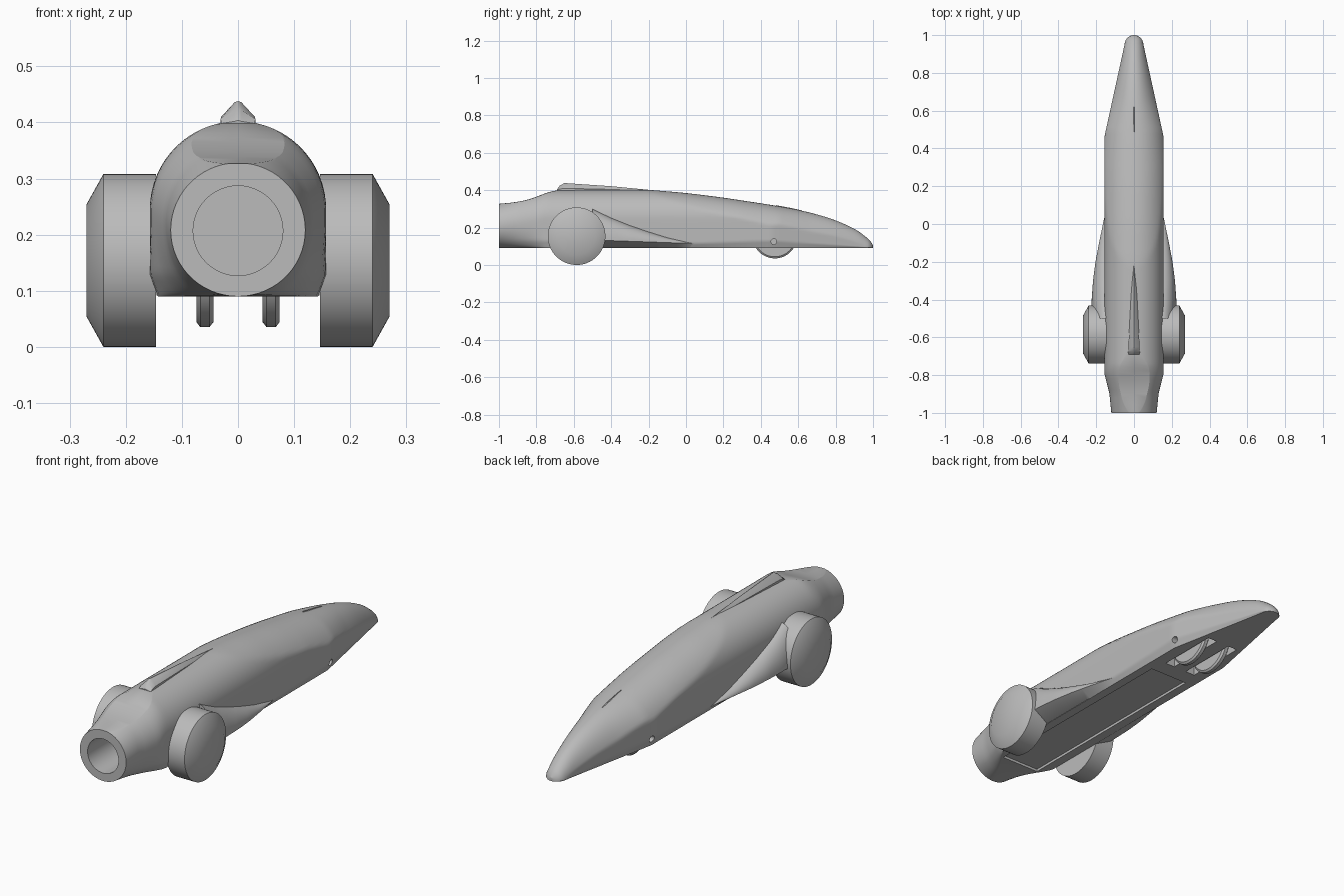
import bpy, bmesh, math
from mathutils import Matrix

cube = bpy.data.objects.get("Cube")
if cube:
    bpy.data.objects.remove(cube, do_unlink=True)

GREY = (0.5, 0.5, 0.5, 1)
mat = bpy.data.materials.new("plain grey")
mat.use_nodes = True
mat.diffuse_color = GREY
mat.node_tree.nodes["Principled BSDF"].inputs["Base Color"].default_value = GREY
BASE = 0.09


def finish(name, bm, angle=30):
    bmesh.ops.remove_doubles(bm, verts=bm.verts, dist=0.0002)
    bmesh.ops.recalc_face_normals(bm, faces=bm.faces)
    me = bpy.data.meshes.new(name)
    bm.to_mesh(me)
    bm.free()
    me.materials.append(mat)
    ob = bpy.data.objects.new(name, me)
    bpy.context.collection.objects.link(ob)
    smooth(ob, angle)
    return ob


def activate(ob):
    bpy.ops.object.select_all(action='DESELECT')
    ob.select_set(True)
    bpy.context.view_layer.objects.active = ob


def smooth(ob, angle):
    activate(ob)
    bpy.ops.object.shade_smooth_by_angle(angle=math.radians(angle))


def loft(name, rings, angle=30):
    """Skin closed rings of points and cap both ends."""
    bm = bmesh.new()
    rows = [[bm.verts.new(p) for p in ring] for ring in rings]
    n = len(rows[0])
    for a, b in zip(rows, rows[1:]):
        for i in range(n):
            j = (i + 1) % n
            bm.faces.new((a[i], a[j], b[j], b[i]))
    bm.faces.new(rows[0])
    bm.faces.new(rows[-1])
    return finish(name, bm, angle)


def lerp(table, y):
    if y <= table[0][0]:
        return table[0][1]
    for (a, p), (b, q) in zip(table, table[1:]):
        if y <= b:
            return p + (q - p) * (y - a) / (b - a)
    return table[-1][1]


def curve(table, y):
    """Smooth the table by averaging over a short window."""
    d = min(0.05, 1 - abs(y))
    return sum(lerp(table, y + d * k / 4) for k in range(-4, 5)) / 9


def arc(z, mid, height, width):
    u = (z - mid) / height
    return width * math.sqrt(max(0, 1 - u * u))


# Body: an arched shell cut by a lower, wider arch towards the nose
TOP = [(-1, .327), (-.9, .336), (-.82, .355), (-.72, .398), (-.66, .402), (-.2, .402),
       (0, .385), (.2, .36), (.45, .322), (.6, .295), (.7, .271), (.8, .24),
       (.9, .195), (.95, .165), (.98, .138), (1, .105)]
WIDTH = [(-1, .12), (-.9, .13), (-.79, .157), (.46, .157), (.95, .05)]
CUT_WIDTH = [(.3, .18), (.5, .17), (.95, .05)]
CHAMFER = [(-.4, .13), (.03, .115), (.45, .13), (1, .092)]


def body_ring(y, levels=30):
    top = curve(TOP, y)
    wide = lerp(WIDTH, y)
    cut = lerp(CUT_WIDTH, y)
    if y > .95:
        wide = cut = .05 * math.sqrt(1 - ((y - .95) / .05) ** 2)
    square = min(1, max(0, (y + 1) / .25))
    mid = .208 + .037 * square
    edge = lerp(CHAMFER, y)
    side = []
    for k in range(levels + 1):
        z = BASE + (top - BASE) * (1 - math.cos(math.pi * k / levels)) / 2
        low = arc(z, mid, mid - BASE, wide)
        w = wide * square + low * (1 - square)
        if z > mid:
            w = arc(z, mid, max(.157 * square + .12 * (1 - square), top - mid), wide)
        if y > -.2:
            cut_mid = max(.1, top - .18) if y < .95 else BASE
            if z > cut_mid:
                w = min(w, arc(z, cut_mid, top - cut_mid, cut))
        if z < edge:
            w -= .09 * wide * square * (edge - z) / (edge - BASE)
        side.append((0 if k == levels else max(0, w), z))
    return [(x, y, z) for x, z in side] + [(-x, y, z) for x, z in side[::-1]]


stations = [-1 + 1.94 * i / 96 for i in range(97)] + [.955, .97, .98, .988, .994, .998, .9995]
body = loft("body", [body_ring(y) for y in stations])


def cylinder(name, radius, length, place, axis):
    bm = bmesh.new()
    bmesh.ops.create_cone(bm, cap_ends=True, segments=48, radius1=radius, radius2=radius, depth=length,
                          matrix=Matrix.Translation(place) @ Matrix.Rotation(math.pi / 2, 4, axis))
    return finish(name, bm)


def box(name, size, place):
    bm = bmesh.new()
    bmesh.ops.create_cube(bm, size=1, matrix=Matrix.Translation(place) @ Matrix.Diagonal((*size, 1)))
    return finish(name, bm)


# Rear bore, underside recess, wheel slots and axle hole
cutters = [cylinder("bore_cutter", .08, .8, (0, -1, .207), 'X'),
           box("recess_cutter", (.2, 1.05, .024), (0, -.28, BASE)),
           cylinder("axle_cutter", .015, .5, (0, .47, .125), 'Y')]
for s in (-1, 1):
    cutters.append(box("slot_cutter", (.05, .3, .2), (s * .059, .475, .1)))
for cutter in cutters:
    cutter.hide_render = True
    mod = body.modifiers.new("cut", 'BOOLEAN')
    mod.object = cutter
    mod.solver = 'EXACT'
    activate(body)
    bpy.ops.object.modifier_apply(modifier=mod.name)
    bpy.data.objects.remove(cutter, do_unlink=True)
smooth(body, 30)


def wheel(name, place, profile, side):
    """Disc about the x axis from (offset, radius) pairs."""
    rings = []
    for x, r in profile:
        rings.append([(place[0] + side * x, place[1] + r * math.cos(t), place[2] + r * math.sin(t))
                      for t in (2 * math.pi * i / 64 for i in range(64))])
    return loft(name, rings)


# Fairing sections sweep forward and inward from the rear wheels
FAIR_TOP = [(-.5, .3), (-.4, .252), (-.3, .212), (-.2, .178), (-.1, .147), (.04, .115)]
FAIR_OUT = [(-.5, .225), (-.4, .224), (-.3, .217), (-.2, .204), (-.1, .185), (.04, .156)]


def fairing_ring(y, s):
    top, out = lerp(FAIR_TOP, y), lerp(FAIR_OUT, y)
    low = min(lerp(CHAMFER, y), top - .001)
    pts = [(.12, BASE + .001), (.143, BASE + .001)]
    for i in range(11):
        t = math.pi / 2 * i / 10
        pts.append((.145 + (out - .145) * math.cos(t), low + (top - low) * math.sin(t)))
    pts.append((.12, top))
    return [(s * x, y, z) for x, z in pts]


for s, label in ((1, "left"), (-1, "right")):
    loft(label + "_fairing", [fairing_ring(-.5 + .54 * i / 27, s) for i in range(28)])
    wheel(label + "_rear_wheel", (0, -.585, .154),
          [(.146, .154), (.24, .154), (.27, .1)], s)
    wheel(label + "_front_wheel", (s * .059, .475, .154),
          [(-.015, .11), (-.008, .119), (.008, .119), (.015, .11)], s)


# Pointed ridges along the spine
def ridge(name, sections):
    loft(name, [[(-w, y, low), (-w, y, sh), (-w * .2, y, pk - .002), (0, y, pk),
                 (w * .2, y, pk - .002), (w, y, sh), (w, y, low)]
                for y, w, low, sh, pk in sections], 25)


ridge("spine_fin", [(-.69, .03, .38, .398, .404), (-.675, .031, .38, .406, .424), (-.65, .03, .38, .41, .438),
                    (-.4, .017, .38, .404, .421), (-.18, .001, .38, .395, .4)])
ridge("nose_fin", [(.48, .002, .29, .31, .32), (.56, .008, .28, .3, .305), (.62, .01, .27, .285, .292)])
